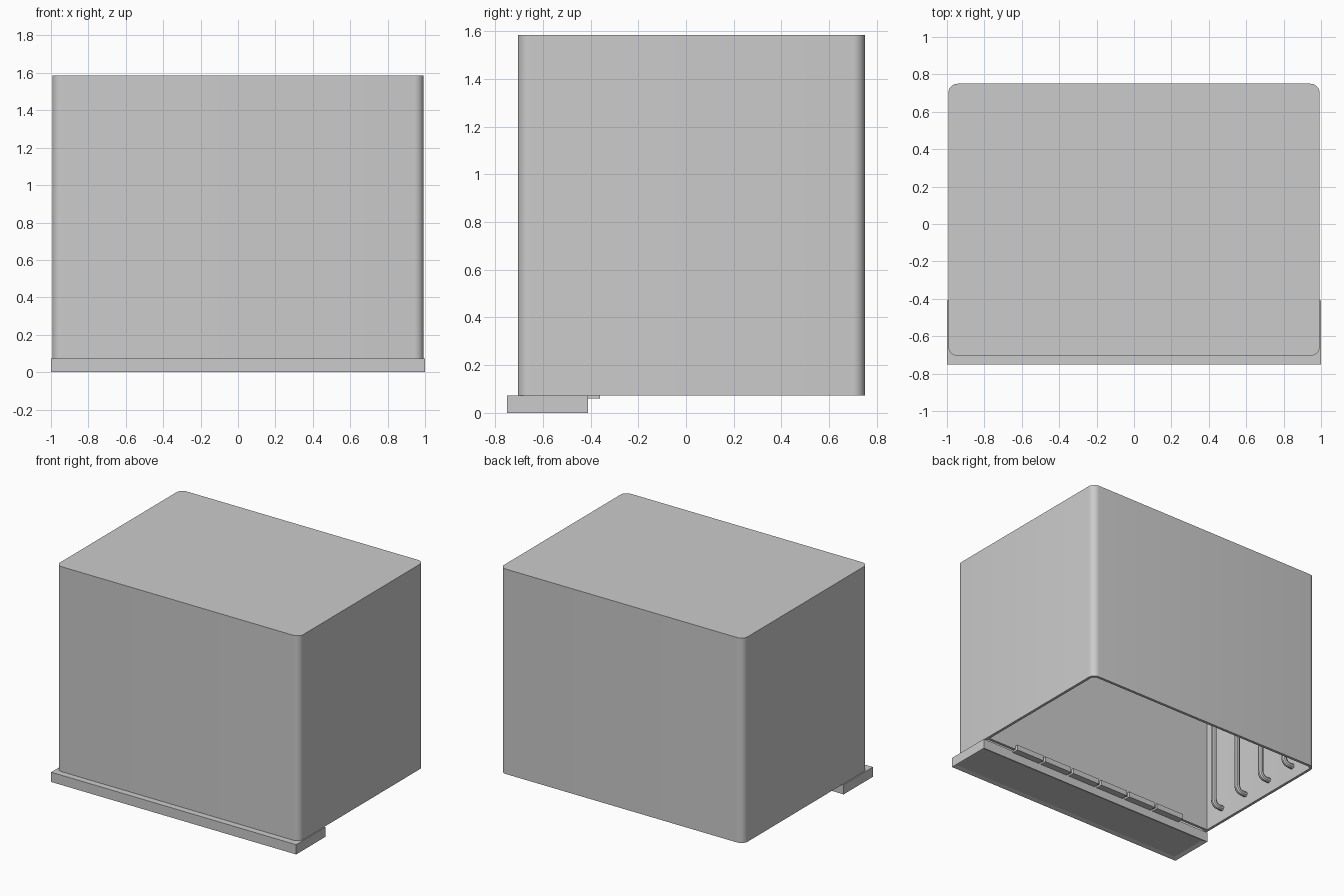
import bpy, bmesh, math

cube = bpy.data.objects.get("Cube")
if cube:
    bpy.data.objects.remove(cube, do_unlink=True)

grey = bpy.data.materials.new("plain_grey")
grey.use_nodes = True
grey.diffuse_color = (0.6, 0.6, 0.6, 1)
grey.node_tree.nodes["Principled BSDF"].inputs["Base Color"].default_value = (0.6, 0.6, 0.6, 1)


def finish(name, bm):
    bmesh.ops.recalc_face_normals(bm, faces=bm.faces)
    mesh = bpy.data.meshes.new(name)
    bm.to_mesh(mesh)
    bm.free()
    mesh.materials.append(grey)
    obj = bpy.data.objects.new(name, mesh)
    bpy.context.collection.objects.link(obj)
    return obj


def smooth(obj):
    bpy.ops.object.select_all(action='DESELECT')
    obj.select_set(True)
    bpy.context.view_layer.objects.active = obj
    bpy.ops.object.shade_smooth_by_angle(angle=math.radians(35))


def box(name, lo, hi):
    bm = bmesh.new()
    bmesh.ops.create_cube(bm, size=1)
    for v in bm.verts:
        v.co = [(a + b) / 2 + c * (b - a) for a, b, c in zip(lo, hi, v.co)]
    return finish(name, bm)


def rounded_ring(bm, x, y0, y1, r, z, steps=8):
    """Horizontal rounded rectangle of vertices."""
    ring = []
    for i, (cx, cy) in enumerate([(x - r, y1 - r), (r - x, y1 - r),
                                  (r - x, y0 + r), (x - r, y0 + r)]):
        for s in range(steps + 1):
            a = math.pi / 2 * (i + s / steps)
            ring.append(bm.verts.new((cx + r * math.cos(a), cy + r * math.sin(a), z)))
    return ring


def bridge(bm, a, b):
    n = len(a)
    for i in range(n):
        bm.faces.new((a[i], a[(i + 1) % n], b[(i + 1) % n], b[i]))


# Hollow housing, open underneath
BASE, TOP, WALL = 0.073, 1.585, 0.02
FRONT, BACK, SIDE = -0.705, 0.75, 0.993
bm = bmesh.new()
outer = [rounded_ring(bm, SIDE, FRONT, BACK, 0.05, z) for z in (TOP, BASE)]
inner = [rounded_ring(bm, SIDE - WALL, FRONT + WALL, BACK - WALL, 0.03, z)
         for z in (BASE, TOP - WALL)]
rings = outer + inner
for a, b in zip(rings, rings[1:]):
    bridge(bm, a, b)
bm.faces.new(rings[0])
bm.faces.new(rings[-1])
smooth(finish("housing", bm))

# Inner partition behind the front chamber
box("inner_partition", (-0.975, -0.40, BASE), (0.975, -0.38, TOP - WALL))

# Front sill with a shallow recess in its underside
bm = bmesh.new()
bmesh.ops.create_cube(bm, size=1)
for v in bm.verts:
    v.co = (v.co.x * 2, -0.58 + v.co.y * 0.34, 0.036 + v.co.z * 0.072)
bm.normal_update()
under = [f for f in bm.faces if f.normal.z < -0.9]
bmesh.ops.inset_region(bm, faces=under, thickness=0.04)
for v in under[0].verts:
    v.co.z += 0.01
finish("front_sill", bm)

# Row of tabs along the back of the sill
for i in range(6):
    x = (i - 2.5) * 0.25
    box(f"sill_tab_{i + 1}", (x - 0.115, -0.41, 0.06), (x + 0.115, -0.36, 0.10))


# Bent rods standing off both side walls
def rod(name, side, y):
    wall, out, low, high, r = 0.975, 0.90, 0.17, 1.45, 0.04
    path = [(wall, low)]
    for start, cz in ((-90, low + r), (0, high - r)):
        for s in range(7):
            a = math.radians(start + 15 * s)
            path.append((out + r - r * math.cos(a), cz + r * math.sin(a)))
    path.append((wall, high))
    curve = bpy.data.curves.new(name, 'CURVE')
    curve.dimensions = '3D'
    curve.bevel_depth = 0.02
    curve.bevel_resolution = 3
    spline = curve.splines.new('POLY')
    spline.points.add(len(path) - 1)
    for p, (x, z) in zip(spline.points, path):
        p.co = (side * x, y, z, 1)
    curve.materials.append(grey)
    obj = bpy.data.objects.new(name, curve)
    bpy.context.collection.objects.link(obj)
    bpy.ops.object.select_all(action='DESELECT')
    obj.select_set(True)
    bpy.context.view_layer.objects.active = obj
    bpy.ops.object.convert(target='MESH')
    smooth(bpy.context.view_layer.objects.active)


for side, label in ((1, "left"), (-1, "right")):
    for i in range(4):
        rod(f"{label}_rod_{i + 1}", side, -0.22 + 0.25 * i)
